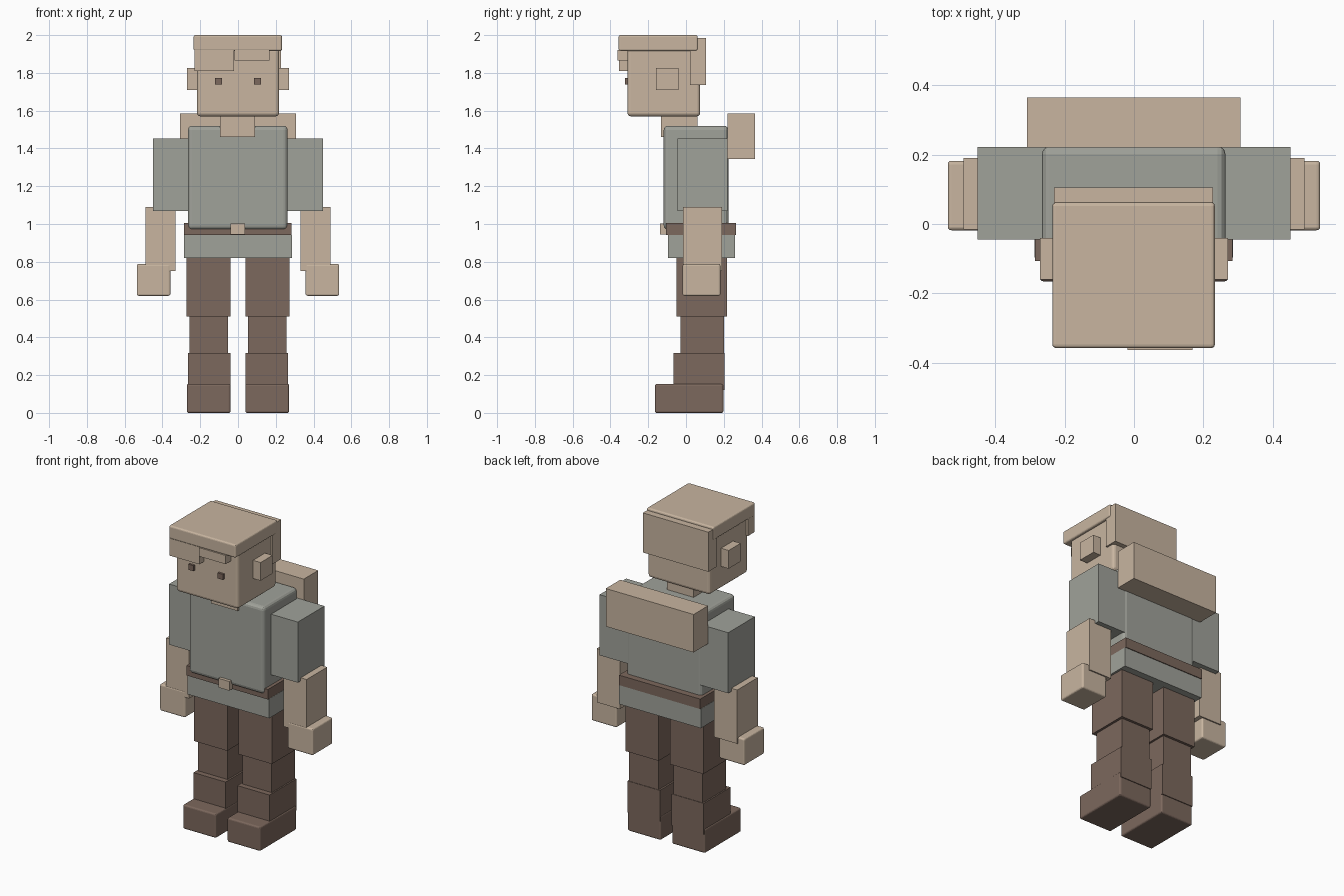
import bpy
import bmesh


def material(name, rgb):
    m = bpy.data.materials.new(name)
    m.diffuse_color = (*rgb, 1.0)
    return m


TAN = material("tan", (0.578, 0.462, 0.352))
GREY = material("warm grey", (0.352, 0.361, 0.323))
BROWN = material("brown", (0.202, 0.138, 0.109))


def box(name, x, y, z, mat, bevel=0.0):
    """Box spanning the given (min, max) ranges, with optional rounded edges."""
    bm = bmesh.new()
    bmesh.ops.create_cube(bm, size=1.0)
    for v in bm.verts:
        v.co = [r[1] if c > 0 else r[0] for c, r in zip(v.co, (x, y, z))]
    mesh = bpy.data.meshes.new(name)
    bm.to_mesh(mesh)
    bm.free()
    mesh.materials.append(mat)
    ob = bpy.data.objects.new(name, mesh)
    bpy.context.collection.objects.link(ob)
    if bevel:
        mod = ob.modifiers.new("rounded edges", 'BEVEL')
        mod.width = bevel
        mod.segments = 3
    return ob


def pair(name, x, y, z, mat, bevel=0.0):
    """Same box on both sides of the body."""
    box("right_" + name, x, y, z, mat, bevel)
    box("left_" + name, (-x[1], -x[0]), y, z, mat, bevel)


# Head, hair and face
box("head", (-0.217, 0.217), (-0.31, 0.075), (1.57, 1.93), TAN, 0.018)
box("hair_top", (-0.235, 0.233), (-0.357, 0.062), (1.917, 2.0), TAN, 0.01)
box("hair_back", (-0.23, 0.228), (0.02, 0.105), (1.735, 1.985), TAN)
box("wide_fringe", (-0.23, -0.022), (-0.355, -0.29), (1.81, 1.92), TAN)
box("short_fringe", (-0.018, 0.168), (-0.363, -0.29), (1.865, 1.92), TAN)
pair("ear", (0.2, 0.27), (-0.16, -0.04), (1.71, 1.825), TAN)
pair("eye", (0.085, 0.121), (-0.324, -0.305), (1.738, 1.773), BROWN)
box("neck", (-0.095, 0.09), (-0.133, 0.06), (1.46, 1.585), TAN)

# Torso, back roll and belt
box("torso", (-0.265, 0.263), (-0.118, 0.224), (0.97, 1.52), GREY, 0.022)
box("back_roll", (-0.308, 0.306), (0.22, 0.364), (1.345, 1.585), TAN)
box("belt", (-0.285, 0.284), (-0.107, 0.265), (0.943, 1.006), BROWN)
box("buckle", (-0.04, 0.036), (-0.138, -0.1), (0.944, 1.002), TAN)
box("hips", (-0.286, 0.285), (-0.096, 0.26), (0.82, 0.943), GREY)

# Arms
pair("sleeve", (0.24, 0.45), (-0.045, 0.221), (1.07, 1.453), GREY)
pair("forearm", (0.33, 0.491), (-0.016, 0.19), (0.75, 1.09), TAN)
pair("hand", (0.358, 0.536), (-0.018, 0.182), (0.62, 0.788), TAN, 0.01)

# Legs
pair("thigh", (0.04, 0.272), (-0.05, 0.216), (0.51, 0.825), BROWN)
pair("shin", (0.052, 0.257), (-0.03, 0.2), (0.31, 0.515), BROWN)
pair("boot_shaft", (0.041, 0.266), (-0.065, 0.203), (0.12, 0.318), BROWN)
pair("boot_foot", (0.039, 0.271), (-0.165, 0.198), (0.0, 0.153), BROWN, 0.01)
